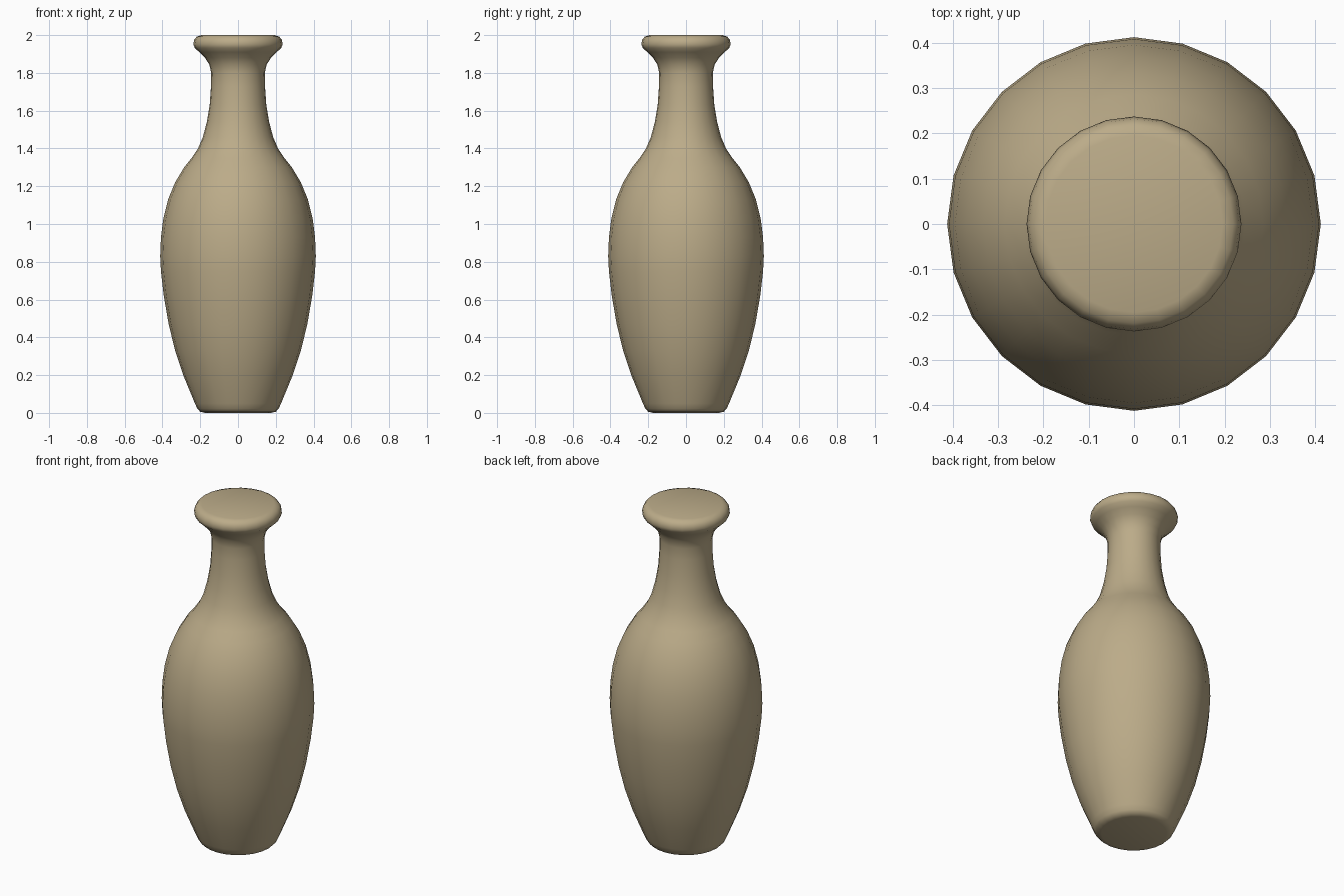
import bpy, bmesh, math

if "Cube" in bpy.data.objects:
    bpy.data.objects.remove(bpy.data.objects["Cube"])

SIDES = 24

# Half profile of the vase: (radius, height)
PROFILE = [
    (0.175, 0.0), (0.2, 0.006), (0.215, 0.022), (0.228, 0.05), (0.29, 0.2),
    (0.333, 0.33), (0.367, 0.47), (0.393, 0.62), (0.408, 0.75), (0.412, 0.83),
    (0.408, 0.93), (0.395, 1.03), (0.37, 1.13), (0.333, 1.22), (0.285, 1.3),
    (0.245, 1.35), (0.212, 1.4), (0.186, 1.46), (0.165, 1.54), (0.15, 1.63),
    (0.143, 1.73), (0.142, 1.8), (0.152, 1.845), (0.175, 1.88), (0.205, 1.91),
    (0.229, 1.932), (0.237, 1.952), (0.232, 1.975), (0.219, 1.992), (0.195, 2.0),
]

clay = bpy.data.materials.new("tan clay")
clay.diffuse_color = (0.50, 0.41, 0.25, 1)
clay.use_nodes = True
clay.node_tree.nodes["Principled BSDF"].inputs["Base Color"].default_value = clay.diffuse_color

# Vase body: rings of the profile joined by quads, closed at both ends
bm = bmesh.new()
rings = []
for r, z in PROFILE:
    rings.append([bm.verts.new((r * math.cos(2 * math.pi * i / SIDES),
                                r * math.sin(2 * math.pi * i / SIDES), z))
                  for i in range(SIDES)])
for low, high in zip(rings, rings[1:]):
    for i in range(SIDES):
        j = (i + 1) % SIDES
        bm.faces.new((low[i], low[j], high[j], high[i]))
bm.faces.new(list(reversed(rings[0])))
bm.faces.new(rings[-1])

mesh = bpy.data.meshes.new("vase")
bm.to_mesh(mesh)
bm.free()
mesh.materials.append(clay)
vase = bpy.data.objects.new("vase", mesh)
bpy.context.collection.objects.link(vase)

# Smooth shading
bpy.context.view_layer.objects.active = vase
vase.select_set(True)
bpy.ops.object.shade_smooth_by_angle(angle=math.radians(40))
